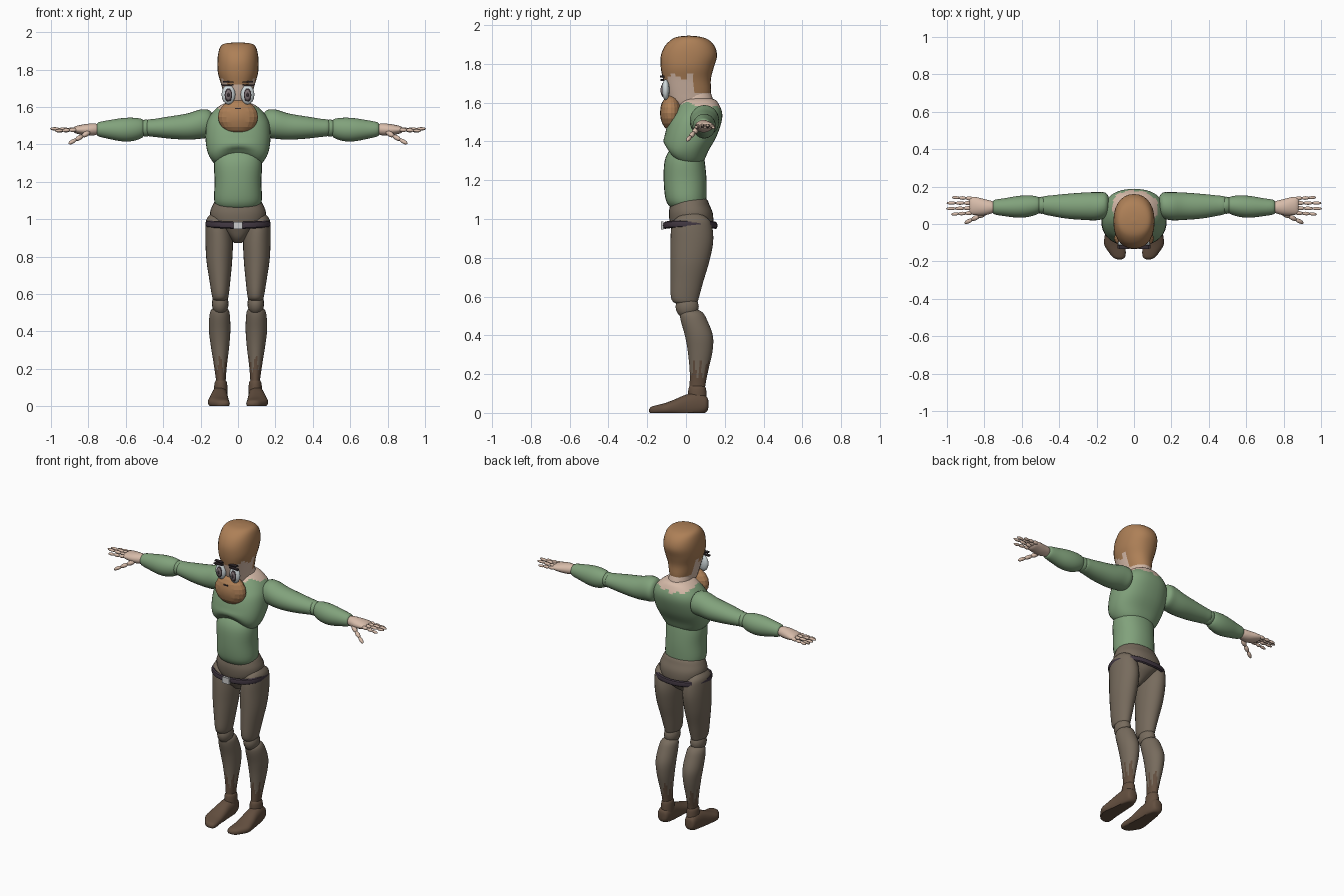
import bpy, bmesh, math
from mathutils import Vector, Matrix


def mat(name, rgb):
    m = bpy.data.materials.new(name)
    m.diffuse_color = (*rgb, 1)
    return m


SHIRT = mat("shirt_green", (0.22, 0.36, 0.20))
TROUSER = mat("trouser_brown", (0.185, 0.148, 0.110))
BOOT = mat("boot_brown", (0.125, 0.078, 0.050))
SKIN = mat("skin", (0.68, 0.50, 0.40))
HAIR = mat("hair_ginger", (0.42, 0.215, 0.095))
BELT = mat("belt_purple", (0.055, 0.040, 0.055))
METAL = mat("buckle_silver", (0.60, 0.60, 0.60))
WHITE = mat("eye_white", (0.62, 0.68, 0.70))
IRIS = mat("iris_grey", (0.20, 0.16, 0.17))
DARK = mat("dark_detail", (0.035, 0.025, 0.030))


def finish(name, bm, mats, rule=None, mirror=False, angle=40):
    bmesh.ops.recalc_face_normals(bm, faces=bm.faces)
    for f in bm.faces:
        f.smooth = True
        if rule:
            f.material_index = rule(f.calc_center_median())
    me = bpy.data.meshes.new(name)
    bm.to_mesh(me)
    bm.free()
    me.set_sharp_from_angle(angle=math.radians(angle))
    for m in mats:
        me.materials.append(m)
    ob = bpy.data.objects.new(name, me)
    bpy.context.collection.objects.link(ob)
    if mirror:
        ob.modifiers.new("mirror", 'MIRROR')
    return ob


def spline(rows, t):
    """Smooth interpolation through the section rows."""
    i = min(int(t), len(rows) - 2)
    u = t - i
    p = [rows[max(0, min(len(rows) - 1, i + k))] for k in (-1, 0, 1, 2)]
    return [b + 0.5 * u * (c - a + u * (2 * a - 5 * b + 4 * c - d + u * (3 * (b - c) + d - a)))
            for a, b, c, d in zip(*p)]


def loft(name, rows, mats, axis='z', power=2.0, sides=28, sub=4, rule=None, warp=None, mirror=False):
    """Rows: position on axis, two centre coordinates, two radii."""
    bm = bmesh.new()
    rings = []
    for k in range((len(rows) - 1) * sub + 1):
        h, a, b, ra, rb = spline(rows, k / sub)
        ring = []
        for s in range(sides):
            c, d = math.cos(math.tau * s / sides), math.sin(math.tau * s / sides)
            p = a + max(ra, .002) * math.copysign(abs(c) ** (2 / power), c)
            q = b + max(rb, .002) * math.copysign(abs(d) ** (2 / power), d)
            v = Vector({'z': (p, q, h), 'x': (h, p, q), 'y': (p, h, q)}[axis])
            ring.append(bm.verts.new(warp(v) if warp else v))
        rings.append(ring)
    for r0, r1 in zip(rings, rings[1:]):
        for s in range(sides):
            n = (s + 1) % sides
            bm.faces.new((r0[s], r0[n], r1[n], r1[s]))
    bm.faces.new(rings[0])
    bm.faces.new(rings[-1])
    return finish(name, bm, mats, rule, mirror)


def body(name, rows, mats, **kw):
    """Central loft from height, front y, back y, half width."""
    return loft(name, [(z, 0, (f + b) / 2, w, (b - f) / 2) for z, f, b, w in rows], mats, **kw)


def ball(name, loc, radii, m, rot=None, mirror=True, seg=16, angle=60):
    bm = bmesh.new()
    r = rot.to_matrix().to_4x4() if rot else Matrix()
    bmesh.ops.create_uvsphere(bm, u_segments=seg, v_segments=max(6, seg // 2), radius=1,
                              matrix=Matrix.Translation(loc) @ r @ Matrix.Diagonal((*radii, 1)))
    return finish(name, bm, [m], mirror=mirror, angle=angle)


def box(name, loc, size, m, mirror=False, tilt=0):
    bm = bmesh.new()
    bmesh.ops.create_cube(bm, size=1, matrix=Matrix.Translation(loc)
                          @ Matrix.Rotation(tilt, 4, 'Y') @ Matrix.Diagonal((*size, 1)))
    return finish(name, bm, [m], mirror=mirror)


# Head with hairline, neck
def hairline(c):
    if c.y < .04:
        edge = 1.735 + .018 * math.sin(c.y * 75)
    else:
        edge = 1.655
    return 1 if c.z > edge else 0


body("head", [(1.57, -.05, .08, .03), (1.59, -.075, .11, .055), (1.65, -.10, .128, .072),
              (1.72, -.118, .128, .09), (1.78, -.130, .143, .107), (1.84, -.130, .160, .110),
              (1.89, -.110, .148, .105), (1.925, -.075, .115, .092), (1.94, -.04, .07, .065),
              (1.945, .01, .02, .005)], [SKIN, HAIR], power=2.2, rule=hairline)
body("neck", [(1.50, -.02, .13, .06), (1.57, -.03, .145, .072), (1.62, -.03, .138, .068),
              (1.67, -.02, .12, .06)], [SKIN])

# Beard and mouth
ball("beard", (0, -.077, 1.547), (.107, .057, .092), HAIR, mirror=False, seg=20, angle=12)
box("mouth", (0, -.126, 1.592), (.03, .008, .006), DARK)

# Eyes, lids and brows
ball("eye", (.051, -.105, 1.666), (.037, .020, .053), WHITE)
ball("iris_rim", (.051, -.1195, 1.664), (.021, .008, .036), DARK)
ball("iris", (.051, -.1235, 1.664), (.016, .007, .028), IRIS)
ball("pupil", (.051, -.1275, 1.664), (.008, .005, .014), DARK)
box("eyelid", (.056, -.122, 1.716), (.062, .018, .008), DARK, True, .05)
box("brow", (.052, -.122, 1.734), (.055, .022, .007), DARK, True, -.05)


# Chest with arched lower edge and open collar
def rib_arch(v):
    if v.z < 1.42 and v.y < 0:
        v.z += .085 * min(1, -v.y / .1) * max(0, 1 - (v.x / .15) ** 2) * (1.42 - v.z) / .13
    return v


def collar(c):
    edge = 1.588 - .02 * min(1, max(0, c.y * 8)) + .1 * abs(c.x) + .008 * math.sin(c.x * 90)
    return 1 if c.z > edge else 0


body("chest", [(1.275, -.07, .06, .08), (1.295, -.10, .09, .125), (1.35, -.115, .115, .160),
               (1.42, -.112, .155, .173), (1.50, -.09, .183, .170), (1.55, -.06, .186, .152),
               (1.59, -.035, .170, .118), (1.615, -.015, .150, .082), (1.625, .02, .11, .05)],
     [SHIRT, SKIN], power=2.4, rule=collar, warp=rib_arch, sides=40)
body("abdomen", [(1.055, -.07, .08, .09), (1.07, -.09, .10, .117), (1.11, -.107, .106, .128),
                 (1.20, -.115, .106, .125), (1.30, -.110, .096, .128), (1.36, -.08, .08, .11),
                 (1.38, -.04, .05, .06)], [SHIRT], power=2.2)

# Pelvis
body("pelvis", [(.872, -.02, .05, .02), (.90, -.05, .09, .045), (.94, -.07, .13, .09),
                (.98, -.083, .140, .140), (1.03, -.088, .138, .150), (1.07, -.082, .122, .138),
                (1.10, -.073, .108, .120), (1.115, -.05, .08, .09)], [TROUSER], power=2.2)

# Belt and buckle
bm = bmesh.new()
N, M = 40, 8
grid = []
for i in range(N):
    a = math.tau * i / N
    c, s = math.cos(a), math.sin(a)
    ring = []
    for j in range(M):
        b = math.tau * j / M
        o = .011 * math.cos(b)
        ring.append(bm.verts.new(((.164 + o) * math.copysign(abs(c) ** .85, c),
                                  .022 + (.130 + o) * math.copysign(abs(s) ** .85, s),
                                  .966 + .008 * abs(c) + .019 * math.sin(b))))
    grid.append(ring)
for i in range(N):
    for j in range(M):
        p, q = grid[i], grid[(i + 1) % N]
        bm.faces.new((p[j], q[j], q[(j + 1) % M], p[(j + 1) % M]))
finish("belt", bm, [BELT])
box("buckle", (0, -.122, .966), (.050, .014, .040), METAL)

# Legs
loft("thigh", [(1.03, .125, .03, .02, .04), (1.00, .120, .03, .048, .085), (.96, .108, .03, .066, .105),
               (.88, .101, .03, .073, .110), (.78, .100, .02, .069, .100), (.68, .097, .005, .057, .085),
               (.60, .095, -.005, .046, .073), (.57, .095, -.003, .038, .060), (.56, .095, 0, .02, .03)],
     [TROUSER], mirror=True)
ball("knee", (.095, .006, .548), (.045, .060, .062), TROUSER)


def boot_top(c):
    a = math.atan2(c.y - .065, c.x - .095)
    return 1 if c.z < .225 + .045 * math.sin(a * 7) else 0


loft("shin", [(.53, .097, .03, .025, .035), (.515, .097, .03, .046, .058), (.48, .098, .04, .055, .068),
              (.40, .098, .066, .057, .072), (.32, .096, .073, .049, .064), (.22, .094, .067, .035, .048),
              (.15, .092, .060, .027, .041), (.12, .092, .058, .026, .040)],
     [TROUSER, BOOT], rule=boot_top, sub=6, mirror=True)
loft("ankle", [(.04, .092, .058, .036, .048), (.09, .092, .058, .036, .048),
               (.125, .092, .058, .033, .045), (.14, .092, .058, .025, .038)], [BOOT], mirror=True)


def flat_sole(v):
    v.z = max(v.z, 0)
    return v


loft("boot", [(.115, .098, .045, .01, .02), (.105, .098, .045, .033, .040), (.06, .097, .045, .042, .060),
              (.0, .100, .038, .046, .056), (-.06, .103, .027, .053, .042), (-.11, .103, .020, .056, .030),
              (-.155, .088, .015, .044, .024), (-.18, .080, .013, .030, .018), (-.19, .077, .012, .01, .006)],
     [BOOT], axis='y', power=2.4, warp=flat_sole, mirror=True)

# Arms
loft("upper_arm", [(.13, .10, 1.51, .03, .03), (.15, .10, 1.51, .066, .070), (.20, .095, 1.508, .075, .078),
                   (.27, .095, 1.495, .073, .070), (.36, .095, 1.490, .066, .060),
                   (.44, .098, 1.488, .055, .049), (.485, .10, 1.488, .046, .042),
                   (.495, .10, 1.488, .02, .02)], [SHIRT], axis='x', mirror=True)
ball("elbow", (.492, .10, 1.487), (.045, .046, .046), SHIRT)
loft("forearm", [(.495, .10, 1.485, .02, .02), (.51, .10, 1.485, .044, .048), (.56, .096, 1.480, .057, .062),
                 (.62, .092, 1.478, .058, .062), (.69, .090, 1.479, .048, .050), (.745, .09, 1.480, .039, .038),
                 (.755, .09, 1.480, .025, .025)], [SHIRT], axis='x', mirror=True)

# Hands: palm, four jointed fingers, thumb
loft("palm", [(.735, .09, 1.48, .02, .02), (.76, .09, 1.48, .033, .030), (.80, .090, 1.478, .043, .032),
              (.84, .095, 1.478, .048, .026), (.868, .098, 1.478, .047, .019), (.88, .098, 1.478, .040, .010)],
     [SKIN], axis='x', mirror=True)


def digit(name, a, b, r):
    a, b = Vector(a), Vector(b)
    d = b - a
    for k in range(3):
        ball(f"{name}_joint_{k + 1}", a + d * (k + .5) / 3, (r * (1 - .12 * k), r * (1 - .12 * k), d.length * .2),
             SKIN, rot=d.to_track_quat('Z', 'Y'), seg=10)


for k, (y, y2, tip, z) in enumerate([(.060, .052, .975, 1.472), (.085, .082, 1.0, 1.484),
                                     (.112, .112, .998, 1.482), (.136, .142, .970, 1.470)]):
    digit(f"finger_{k + 1}", (.862, y, 1.478), (tip, y2, z), .0115)
digit("thumb", (.795, .058, 1.465), (.902, .006, 1.405), .015)
